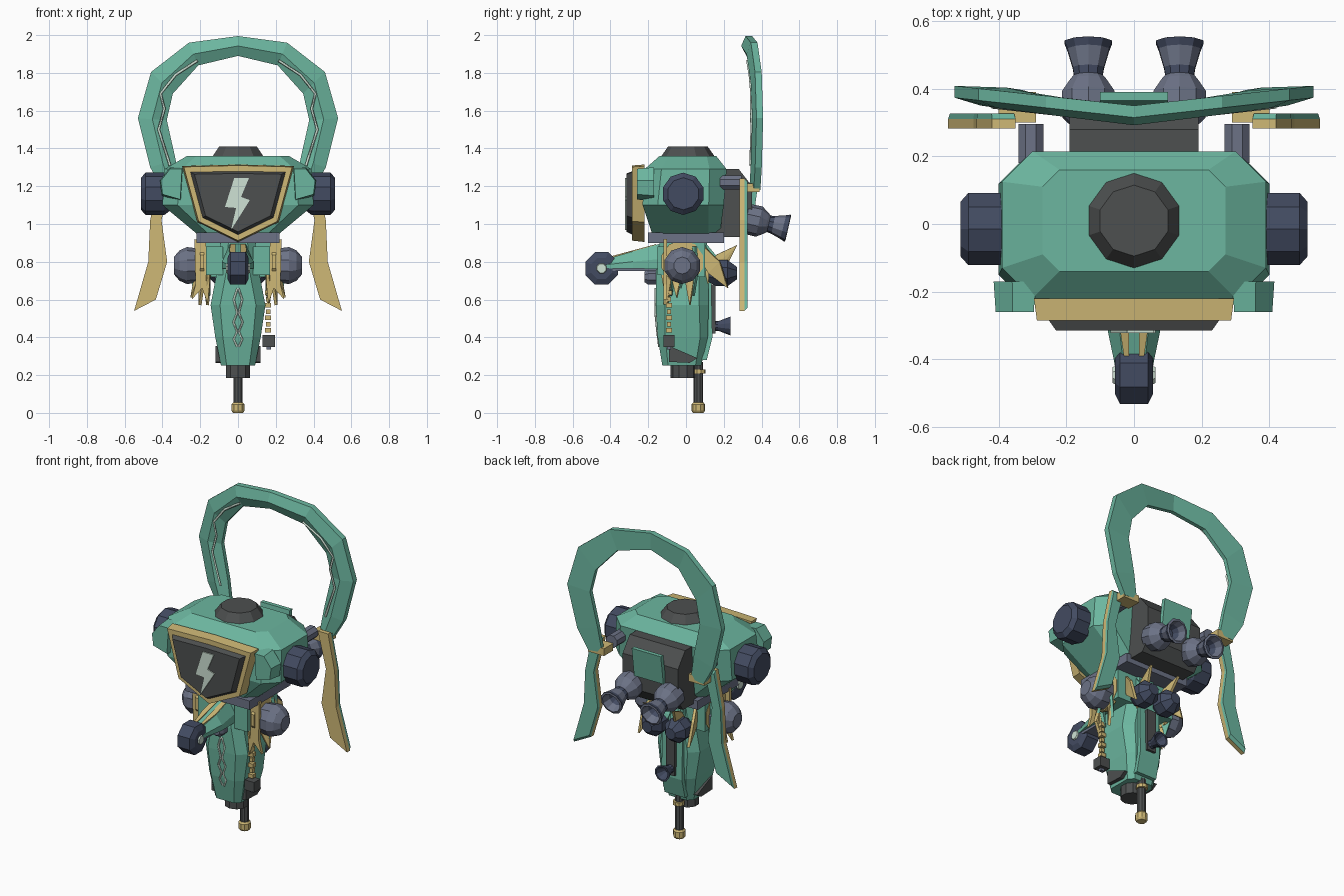
import bpy, bmesh, math
from mathutils import Vector

if "Cube" in bpy.data.objects:
    bpy.data.objects.remove(bpy.data.objects["Cube"])


def mat(name, c):
    m = bpy.data.materials.new(name)
    m.diffuse_color = (*c, 1)
    m.use_nodes = True
    m.node_tree.nodes["Principled BSDF"].inputs["Base Color"].default_value = m.diffuse_color
    return m


GREEN = mat("green", (.15, .47, .35))
GOLD = mat("gold", (.62, .48, .18))
DARK = mat("charcoal", (.075, .08, .08))
BLUE = mat("navy", (.055, .07, .12))
STEEL = mat("steel", (.15, .17, .24))
LIGHT = mat("light", (.62, .76, .66))


def finish(name, bm, m, mirror):
    bmesh.ops.recalc_face_normals(bm, faces=bm.faces)
    me = bpy.data.meshes.new(name)
    bm.to_mesh(me)
    bm.free()
    me.materials.append(m)
    ob = bpy.data.objects.new(name, me)
    bpy.context.collection.objects.link(ob)
    if mirror:
        ob.modifiers.new("mirror", 'MIRROR').use_mirror_merge = False
    return ob


def loft(name, rings, m, mirror=False):
    bm = bmesh.new()
    vs = [[bm.verts.new(p) for p in r] for r in rings]
    n = len(rings[0])
    for a, b in zip(vs, vs[1:]):
        for i in range(n):
            j = (i + 1) % n
            bm.faces.new((a[i], a[j], b[j], b[i]))
    bm.faces.new(vs[0])
    bm.faces.new(vs[-1])
    return finish(name, bm, m, mirror)


def hull(name, pts, m, mirror=False):
    bm = bmesh.new()
    for p in pts:
        bm.verts.new(p)
    bmesh.ops.convex_hull(bm, input=bm.verts)
    return finish(name, bm, m, mirror)


def lathe(name, origin, d, prof, m, mirror=False, n=10):
    # prof: (distance along axis, radius)
    d, o = Vector(d).normalized(), Vector(origin)
    q = d.to_track_quat('Z', 'Y')
    rings = [[o + q @ Vector((r * math.cos(math.tau * (i + .5) / n), r * math.sin(math.tau * (i + .5) / n), t))
              for i in range(n)] for t, r in prof]
    return loft(name, rings, m, mirror)


def slab(name, pts, y0, y1, m, mirror=False, s=1.0):
    # front-view outline given depth, optionally shrunk at y1
    cx = sum(p[0] for p in pts) / len(pts)
    cz = sum(p[1] for p in pts) / len(pts)
    return loft(name, [[(x, y0, z) for x, z in pts],
                       [(cx + (x - cx) * s, y1, cz + (z - cz) * s) for x, z in pts]], m, mirror)


def side_slab(name, pts, x0, x1, m, mirror=False):
    return loft(name, [[(x, y, z) for y, z in pts] for x in (x0, x1)], m, mirror)


def octa(z, hx, y0, y1, c):
    return [(hx - c, y0, z), (hx, y0 + c, z), (hx, y1 - c, z), (hx - c, y1, z),
            (c - hx, y1, z), (-hx, y1 - c, z), (-hx, y0 + c, z), (c - hx, y0, z)]


def box(name, x0, x1, y0, y1, z0, z1, m, mirror=False):
    return slab(name, [(x0, z0), (x1, z0), (x1, z1), (x0, z1)], y0, y1, m, mirror)


def line(name, pts, r, m):
    cu = bpy.data.curves.new(name, 'CURVE')
    cu.dimensions, cu.bevel_depth, cu.bevel_resolution = '3D', r, 0
    sp = cu.splines.new('POLY')
    sp.points.add(len(pts) - 1)
    for q, p in zip(sp.points, pts):
        q.co = (*p, 1)
    cu.materials.append(m)
    bpy.context.collection.objects.link(bpy.data.objects.new(name, cu))


# Head shell and cap
loft("head_shell", [octa(.95, .22, -.18, .18, .06), octa(1.1, .40, -.23, .2, .08),
                    octa(1.29, .39, -.22, .215, .09), octa(1.36, .27, -.14, .16, .05)], GREEN)
lathe("head_cap", (0, .01, 1.34), (0, 0, 1), [(0, .14), (.02, .14), (.07, .105)], DARK)
box("neck_collar", -.22, .22, -.2, .2, .9, .955, STEEL)

# Face screen, frame and bolt mark
slab("face_frame", [(-.296, 1.307), (0, 1.315), (.296, 1.307), (.215, 1.01), (0, .905), (-.215, 1.01)],
     -.22, -.285, GOLD, s=.97)
slab("face_screen", [(-.262, 1.28), (0, 1.285), (.262, 1.28), (.195, 1.03), (0, .935), (-.195, 1.03)],
     -.27, -.315, DARK, s=.88)
slab("bolt_mark", [(-.02, 1.243), (.058, 1.243), (.016, 1.143), (.063, 1.127), (-.037, .968),
                   (-.01, 1.085), (-.069, 1.09)], -.31, -.322, LIGHT)

# Cheeks and ears
slab("cheek_guard", [(.29, 1.3), (.36, 1.3), (.415, 1.23), (.405, 1.15), (.3, 1.12)], -.17, -.26, GREEN, True, .9)
lathe("ear_pod", (.36, -.015, 1.16), (1, 0, 0), [(0, .09), (.03, .112), (.13, .112), (.153, .085)], BLUE, True)

# Large open halo
outer = [(0, 1.995), (.26, 1.96), (.46, 1.805), (.53, 1.56), (.465, 1.3), (.395, 1.18)]
inner = [(0, 1.89), (.21, 1.84), (.345, 1.69), (.377, 1.55), (.33, 1.34), (.305, 1.19)]
rings = []
for s, idx in ((-1, range(5, -1, -1)), (1, range(1, 6))):
    for i in idx:
        (ox, oz), (ix, iz) = outer[i], inner[i]
        mx, mz = ix * .5 + ox * .5, iz * .5 + oz * .5
        y = .325 + .11 * ox
        rings.append([(s * ox, y + .025, oz), (s * ox, y - .01, oz), (s * mx, y - .033, mz),
                      (s * ix, y - .005, iz), (s * ix, y + .02, iz)])
loft("halo", rings, GREEN)
for s in (-1, 1):
    line("halo_light", [(s * x, .302 + .11 * x, z) for x, z in
                        [(.215, 1.865), (.33, 1.79), (.41, 1.69), (.39, 1.61), (.42, 1.5), (.36, 1.31)]], .007, LIGHT)
box("halo_clip", .29, .4, .3, .39, 1.17, 1.215, GOLD, True)
lathe("halo_mount", (.305, .18, 1.22), (0, 1, 0), [(0, .04), (.115, .04)], STEEL, True, 8)

# Hanging streamers
streamer = [(.35, 1.24), (.42, 1.24), (.465, 1.02), (.475, .8), (.55, .54), (.435, .6), (.375, .8), (.405, 1.02)]
slab("streamer_front", streamer, .283, .31, GOLD, True)
slab("streamer_back", streamer, .31, .326, GREEN, True, .95)

# Backpack and thrusters
side_slab("backpack", [(.16, .93), (.3, .93), (.35, 1.0), (.35, 1.2), (.28, 1.29), (.16, 1.29)], -.19, .19, DARK)
hull("backpack_panel", [(x, y, z) for x in (-.1, .1) for y, z in
                        ((.34, 1.09), (.365, 1.09), (.365, 1.27), (.39, 1.27))], GREEN)
jet = [(0, .05), (.03, .08), (.1, .082), (.14, .055), (.155, .042), (.255, .072), (.258, .06), (.17, .03)]
lathe("thruster", (.135, .29, 1.035), (0, 1, -.23), jet, STEEL, True)
lathe("thruster_bell", (.135, .435, 1.0015), (0, 1, -.23), [(0, .044), (.05, .052), (.105, .074), (.105, .062),
                                                          (.03, .03)], BLUE, True)

# Tapered lower body
loft("lower_body", [octa(.25, .09, -.125, .08, .03), octa(.4, .12, -.15, .115, .04), octa(.57, .145, -.16, .12, .05),
                    octa(.73, .115, -.16, .12, .05), octa(.91, .09, -.14, .11, .04)], GREEN)
box("chest_block", .08, .17, -.15, -.02, .73, .88, GREEN, True)
box("upper_core", -.2, .2, -.07, .1, .72, .91, GREEN)
side_slab("ankle_plate", [(-.09, .27), (-.09, .355), (.06, .29), (.02, .265)], .06, .118, DARK, True)
for s in (-1, 1):
    line("body_light", [(s * x, -.162 + dy, z) for x, dy, z in
                        [(.004, .02, .35), (.022, .015, .39), (.004, .01, .43), (.024, .005, .48), (.004, 0, .53),
                         (.022, 0, .6), (.002, 0, .66)]], .006, LIGHT)

# Back spine with small nozzle and rear balls
side_slab("back_plate", [(.09, .9), (.13, .85), (.14, .4), (.11, .28), (.06, .28)], -.07, .07, GREEN)
box("spine_rail", -.03, .03, .11, .155, .42, .68, DARK)
lathe("spine_nozzle", (0, .13, .46), (0, 1, 0), [(0, .03), (.04, .025), (.105, .05), (.105, .04), (.05, .015)], BLUE)
lathe("rear_ball", (.08, .12, .74), (0, 1, 0), [(0, .05), (.04, .075), (.1, .075), (.15, .035)], BLUE, True, 8)

# Shoulders with gold collars
lathe("shoulder_ball", (.17, -.02, .78), (1, 0, 0), [(0, .06), (.035, .09), (.1, .098), (.14, .08), (.17, .045)],
      STEEL, True)
lathe("shoulder_collar", (.18, -.02, .8), (1, 0, 0), [(0, .115), (.022, .115)], GOLD, True)


# Feather blades around the waist
def blade(name, root, mid, tip, w, m):
    r, c, t, w = Vector(root), Vector(mid), Vector(tip), Vector(w)
    th = (t - r).cross(w).normalized() * .008
    hull(name, [p + a + b for p, a in ((r, w * .6), (r, -w * .6), (c, w), (c, -w), (t, w * .05))
                for b in (th, -th)], m, True)


for k, (y, z, x) in enumerate([(-.1, .57, .16), (-.05, .61, .245), (.02, .57, .2)]):
    blade(f"waist_feather_{k}", (.15 + .02 * k, y, .88), (x * .5 + .09, y, .72), (x, y, z), (.012, .026, 0), GOLD)
    blade(f"waist_feather_green_{k}", (.16 + .02 * k, y + .02, .88), (x * .5 + .1, y + .02, .74),
          (x - .01, y + .02, z + .05), (.02, .02, 0), GREEN)
slab("front_feather", [(.17, .9), (.23, .92), (.225, .68), (.245, .6), (.19, .66), (.16, .575), (.15, .7)],
     -.12, -.1, GOLD, True)
blade("rear_feather_up", (.07, .1, .7), (.08, .19, .81), (.1, .27, .89), (.0, .028, -.028), GOLD)
blade("rear_feather_mid", (.13, .08, .86), (.16, .15, .77), (.17, .22, .66), (.012, .03, .03), GOLD)
blade("rear_feather_low", (.03, .1, .88), (.035, .16, .8), (.04, .2, .68), (.028, .01, .01), GREEN)


# Snout arm with stripes and round tip
def section(y, w, z0, z1):
    return [(-w, y, z0), (w, y, z0), (w, y, z0 * .6 + z1 * .4), (w * .55, y, z1), (-w * .55, y, z1),
            (-w, y, z0 * .6 + z1 * .4)]


loft("snout_shell", [section(-.12, .075, .76, .9), section(-.28, .085, .765, .855), section(-.4, .06, .765, .82),
                     section(-.46, .05, .77, .79)], GREEN)
box("snout_underside", -.055, .055, -.44, -.1, .75, .768, STEEL)
hull("snout_stripe", [(x, y, z + d) for y, z, x0, x1 in ((-.16, .888, .012, .04), (-.28, .855, .018, .046),
                     (-.39, .826, .015, .03)) for x in (x0, x1) for d in (-.01, .005)], GOLD, True)
lathe("snout_wheel", (-.056, -.447, .765), (1, 0, 0), [(0, .06), (.015, .093), (.097, .093), (.112, .06)], BLUE, n=8)
lathe("wheel_hub", (.05, -.447, .765), (1, 0, 0), [(0, .032), (.014, .025)], LIGHT, True, 8)
lathe("snout_joint", (0, -.22, .72), (0, 1, 0), [(0, .03), (.02, .045), (.1, .045)], STEEL, n=8)

# Bead chain with hanging cube
for i in range(8):
    w = .011 if i % 2 else .016
    box(f"chain_link_{i}", .16 - w, .16 + w, -.09 - w, -.09 + w, .425 + i * .033, .449 + i * .033, GOLD)
box("chain_charm", .13, .195, -.12, -.06, .35, .412, DARK)
box("charm_tip", .15, .175, -.1, -.08, .335, .35, STEEL)

# Base socket, pole and foot
lathe("base_socket", (0, -.015, .185), (0, 0, 1), [(0, .068), (.08, .068)], DARK)
lathe("pole", (0, .065, .02), (0, 0, 1), [(0, .026), (.25, .026)], DARK)
lathe("pole_foot", (0, .065, 0), (0, 0, 1), [(0, .028), (.012, .036), (.045, .036), (.055, .028)], GOLD)
lathe("pole_band", (0, .07, .208), (0, 0, 1), [(0, .034), (.022, .034)], GOLD)
